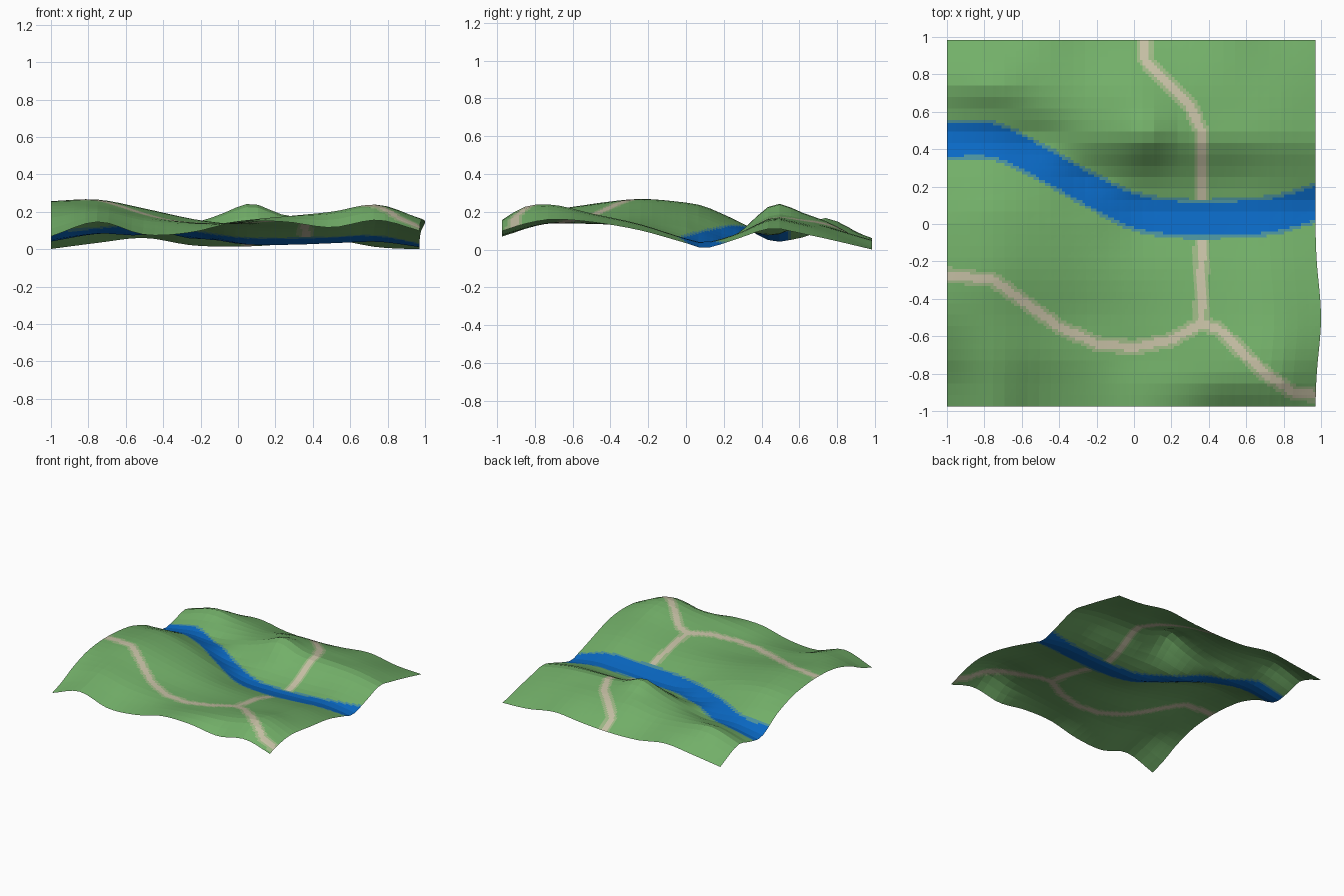
import bpy, bmesh, math
from mathutils import Vector

if "Cube" in bpy.data.objects:
    bpy.data.objects.remove(bpy.data.objects["Cube"])

M = 32      # facets per side
SUB = 4     # colour cells per facet side
N = M * SUB

# Coarse height samples: columns run x = -1..1 in steps of 0.25, rows follow ROWS
ROWS = [-1, -.85, -.7, -.5, -.25, 0, .1, .25, .45, .6, .75, 1]
COLS = [-1 + .25 * i for i in range(9)]
HEIGHTS = [
    [.065, .145, .075, .09, .15, .145, .105, .145, .085],
    [.115, .18, .12, .12, .155, .18, .195, .23, .13],
    [.185, .215, .165, .145, .145, .17, .20, .24, .16],
    [.245, .24, .19, .15, .14, .148, .165, .195, .15],
    [.262, .27, .222, .168, .13, .115, .12, .14, .105],
    [.24, .252, .21, .137, .06, .045, .052, .062, .035],
    [.215, .232, .185, .10, .032, .027, .035, .042, .008],
    [.16, .165, .125, .062, .07, .07, .07, .08, .05],
    [.05, .085, .08, .135, .195, .175, .17, .155, .11],
    [.065, .12, .13, .145, .185, .165, .15, .135, .085],
    [.10, .17, .14, .12, .15, .13, .12, .095, .055],
    [.0, .03, .06, .02, .01, .025, .05, .01, .0],
]
RIVER = [.45, .445, .33, .19, .07, .03, .03, .05, .12]  # centre line y at COLS
PATHS = [
    [(-1.1, -.26), (-.75, -.3), (-.4, -.55), (-.2, -.64), (0, -.66), (.2, -.62),
     (.36, -.53), (.45, -.56), (.7, -.8), (.85, -.9), (1.1, -.93)],
    [(.36, -.53), (.36, .5), (.3, .63), (.15, .78), (.06, .88), (.06, 1.1)],
]


def spline(ks, vs, t):
    """Cubic interpolation through values vs at knots ks."""
    t = min(max(t, ks[0]), ks[-1])
    i = 0
    while i < len(ks) - 2 and t > ks[i + 1]:
        i += 1

    def slope(j):
        a, b = max(j - 1, 0), min(j + 1, len(ks) - 1)
        return (vs[b] - vs[a]) / (ks[b] - ks[a])

    h = ks[i + 1] - ks[i]
    u = (t - ks[i]) / h
    return ((2*u**3 - 3*u*u + 1) * vs[i] + (u**3 - 2*u*u + u) * h * slope(i)
            + (3*u*u - 2*u**3) * vs[i + 1] + (u**3 - u*u) * h * slope(i + 1))


def terrain_point(i, j):
    """Point on the sheet at facet corner (i, j)."""
    y = -.975 + 1.96 * j / M
    x_max = .97 + .03 * math.exp(-((y + .5) / .25) ** 2)
    x = -1 + (x_max + 1) * i / M
    knoll = .048 * math.exp(-((x - .08) / .12) ** 2 - ((y - .48) / .14) ** 2)
    return Vector((x, y, spline(ROWS, [spline(COLS, r, x) for r in HEIGHTS], y) + knoll))


def path_distance(x, y):
    p, best = Vector((x, y)), 9
    for line in PATHS:
        for a, b in zip(line, line[1:]):
            a, b = Vector(a), Vector(b)
            u = max(0, min(1, (p - a).dot(b - a) / (b - a).length_squared))
            best = min(best, (a + (b - a) * u - p).length)
    return best


def ground_kind(x, y):
    """Material slot: 0 grass, 1 river, 2 river bank, 3 path, 4 path edge."""
    d = abs(y - spline(COLS, RIVER, x))
    if d < .088:
        return 1
    if d < .108:
        return 2
    d = path_distance(x, y)
    return 3 if d < .022 else 4 if d < .042 else 0


# Terrain sheet: faceted grid, each facet split evenly to carry the colours
corner = [[terrain_point(i, j) for i in range(M + 1)] for j in range(M + 1)]
bm = bmesh.new()
grid = []
for j in range(N + 1):
    cj = min(j // SUB, M - 1)
    v = j / SUB - cj
    row = []
    for i in range(N + 1):
        ci = min(i // SUB, M - 1)
        u = i / SUB - ci
        near = corner[cj][ci].lerp(corner[cj][ci + 1], u)
        far = corner[cj + 1][ci].lerp(corner[cj + 1][ci + 1], u)
        row.append(bm.verts.new(near.lerp(far, v)))
    grid.append(row)
for j in range(N):
    for i in range(N):
        f = bm.faces.new((grid[j][i], grid[j][i + 1], grid[j + 1][i + 1], grid[j + 1][i]))
        c = f.calc_center_median()
        f.material_index = ground_kind(c.x, c.y)
low = min(v.co.z for v in bm.verts)
bmesh.ops.translate(bm, verts=bm.verts, vec=(0, 0, -low))

mesh = bpy.data.meshes.new("terrain")
bm.to_mesh(mesh)
bm.free()
terrain = bpy.data.objects.new("terrain", mesh)
bpy.context.collection.objects.link(terrain)

# Ground colours
for name, col in [("grass", (.17, .43, .14)), ("river", (.003, .14, .55)),
                  ("river_bank", (.07, .28, .33)), ("path", (.56, .52, .37)),
                  ("path_edge", (.33, .47, .23))]:
    m = bpy.data.materials.new(name)
    m.diffuse_color = (*col, 1)
    m.use_nodes = True
    m.node_tree.nodes["Principled BSDF"].inputs["Base Color"].default_value = m.diffuse_color
    mesh.materials.append(m)
